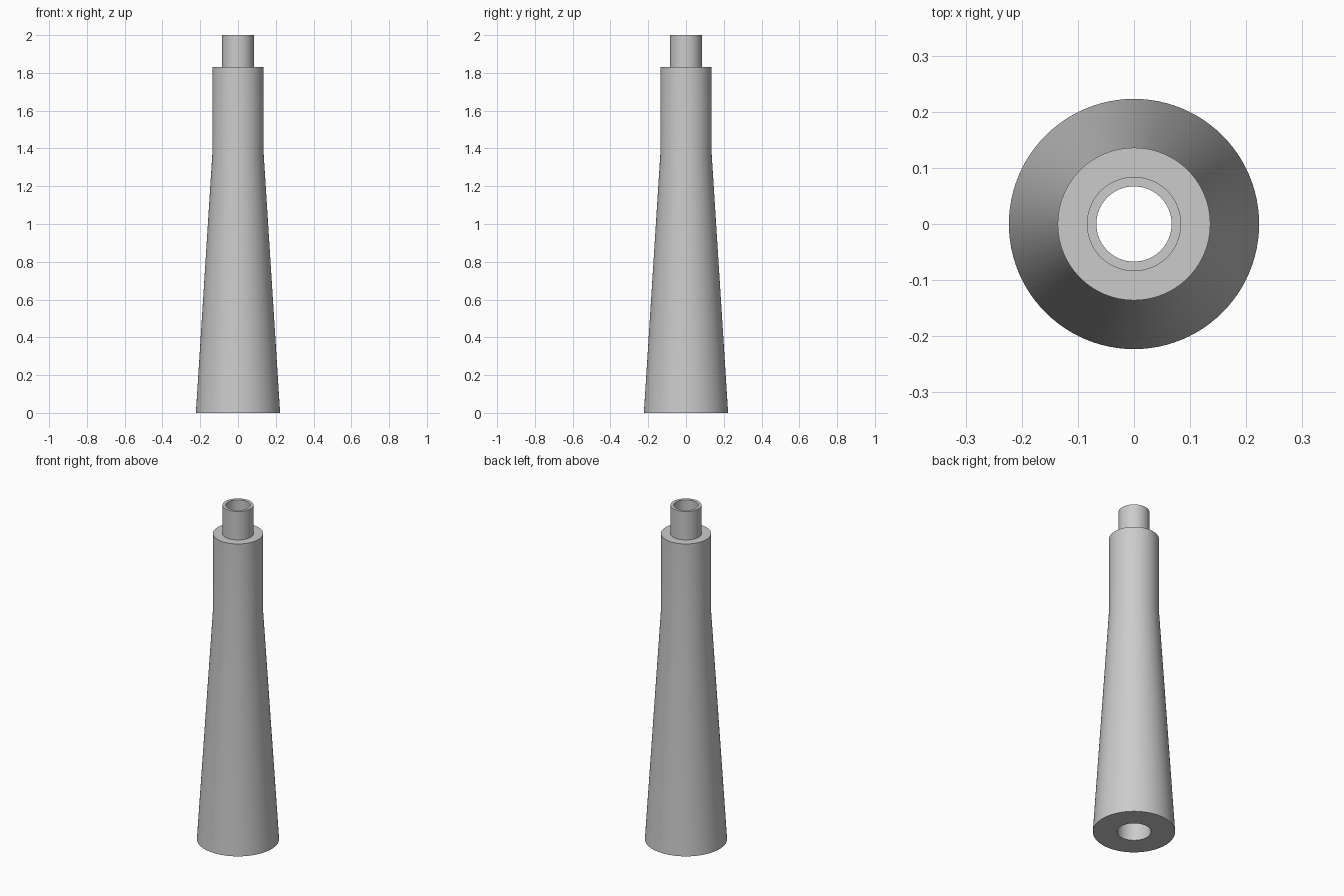
import bpy, bmesh, math

cube = bpy.data.objects.get("Cube")
if cube:
    bpy.data.objects.remove(cube, do_unlink=True)

grey = bpy.data.materials.new("light_grey")
grey.use_nodes = True
grey.diffuse_color = (0.6, 0.6, 0.6, 1)
grey.node_tree.nodes["Principled BSDF"].inputs["Base Color"].default_value = (0.6, 0.6, 0.6, 1)


def lathe(name, profile, sides=96):
    """Revolve a closed (radius, height) profile around z."""
    bm = bmesh.new()
    rings = []
    for r, z in profile:
        rings.append([bm.verts.new((r * math.cos(2 * math.pi * i / sides),
                                    r * math.sin(2 * math.pi * i / sides), z))
                      for i in range(sides)])
    for a, b in zip(rings, rings[1:] + rings[:1]):
        for i in range(sides):
            j = (i + 1) % sides
            bm.faces.new((a[i], a[j], b[j], b[i]))
    bmesh.ops.recalc_face_normals(bm, faces=bm.faces)
    mesh = bpy.data.meshes.new(name)
    bm.to_mesh(mesh)
    bm.free()
    mesh.materials.append(grey)
    obj = bpy.data.objects.new(name, mesh)
    bpy.context.collection.objects.link(obj)
    bpy.ops.object.select_all(action='DESELECT')
    obj.select_set(True)
    bpy.context.view_layer.objects.active = obj
    bpy.ops.object.shade_smooth_by_angle(angle=math.radians(30))
    return obj


# Tapered hollow body: outer wall upward, spigot at the top, bore and socket downward
lathe("tapered_tube", [
    (0.223, 0), (0.136, 1.37), (0.136, 1.83),
    (0.084, 1.83), (0.084, 2), (0.067, 2),
    (0.067, 0.18), (0.092, 0.18), (0.092, 0),
])
